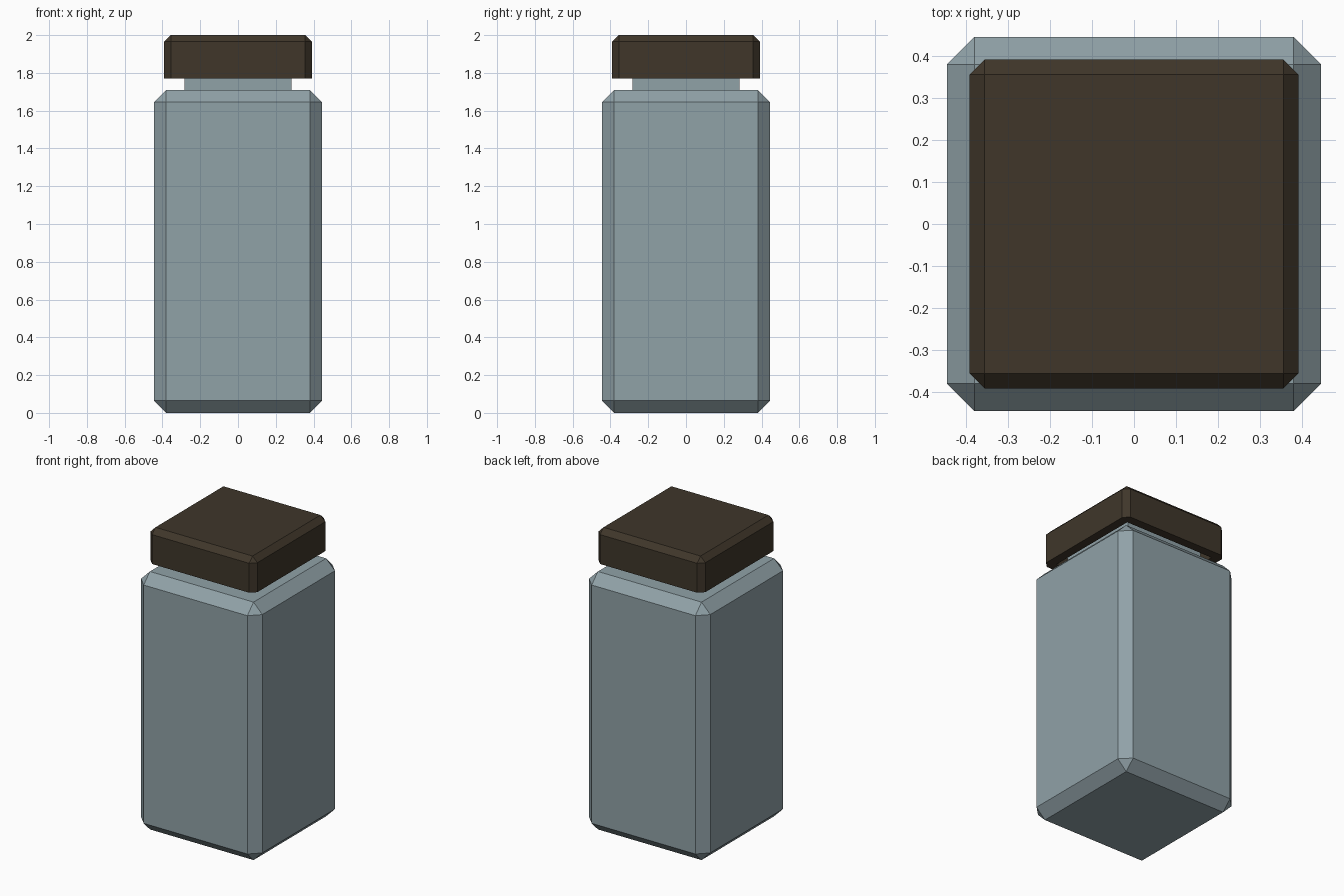
import bpy, bmesh
from mathutils import Matrix, Vector

if "Cube" in bpy.data.objects:
    bpy.data.objects.remove(bpy.data.objects["Cube"])


def material(name, color):
    m = bpy.data.materials.new(name)
    m.diffuse_color = (*color, 1)
    m.use_nodes = True
    m.node_tree.nodes["Principled BSDF"].inputs["Base Color"].default_value = m.diffuse_color
    return m


def box(name, half, z0, z1, mat, bevel=0, open_bottom=False, wall=0):
    """Square box with flat chamfers; open_bottom keeps the lower rim sharp and hollows it."""
    bm = bmesh.new()
    size = Matrix.Diagonal((2 * half, 2 * half, z1 - z0, 1))
    bmesh.ops.create_cube(bm, size=1, matrix=Matrix.Translation((0, 0, (z0 + z1) / 2)) @ size)
    if bevel:
        edges = [e for e in bm.edges
                 if not (open_bottom and all(v.co.z < z0 + 1e-4 for v in e.verts))]
        bmesh.ops.bevel(bm, geom=edges, offset=bevel, offset_type='OFFSET',
                        segments=1, profile=0.5, affect='EDGES', clamp_overlap=True)
    if open_bottom:
        bm.normal_update()
        base = min(bm.faces, key=lambda f: f.calc_center_median().z)
        bmesh.ops.inset_region(bm, faces=[base], thickness=wall, use_even_offset=True)
        ext = bmesh.ops.extrude_discrete_faces(bm, faces=[base])
        bmesh.ops.translate(bm, verts=ext['faces'][0].verts,
                            vec=Vector((0, 0, z1 - z0 - wall)))
    bmesh.ops.recalc_face_normals(bm, faces=bm.faces)
    me = bpy.data.meshes.new(name)
    bm.to_mesh(me)
    bm.free()
    me.materials.append(mat)
    ob = bpy.data.objects.new(name, me)
    bpy.context.collection.objects.link(ob)
    return ob


glass = material("blue_grey_glass", (0.28, 0.36, 0.39))
brown = material("dark_brown", (0.05, 0.037, 0.023))

# Chamfered jar body
box("jar_body", 0.445, 0, 1.71, glass, bevel=0.065)
# Square neck reaching up into the lid
box("jar_neck", 0.284, 1.69, 1.94, glass)
# Lid with chamfered top and corners, hollow below
box("lid", 0.391, 1.77, 2.0, brown, bevel=0.035, open_bottom=True, wall=0.06)
